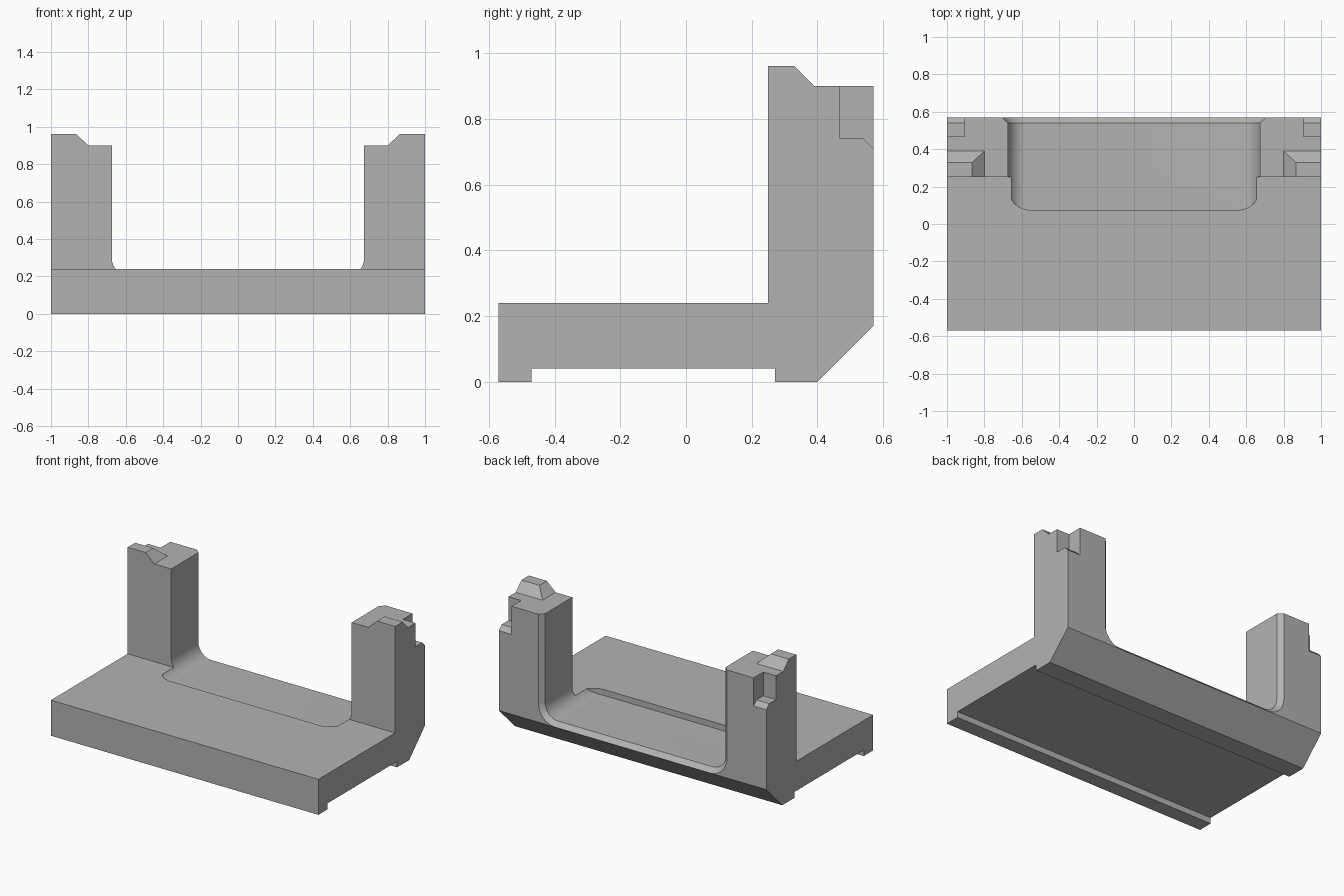
import bpy, bmesh
from math import sin, cos, pi, radians

if "Cube" in bpy.data.objects:
    bpy.data.objects.remove(bpy.data.objects["Cube"])

grey = bpy.data.materials.new("plain grey")
grey.use_nodes = True
grey.diffuse_color = (0.45, 0.45, 0.45, 1)
grey.node_tree.nodes["Principled BSDF"].inputs["Base Color"].default_value = grey.diffuse_color


def loft(name, rings):
    """Closed solid through matching rings of points."""
    bm = bmesh.new()
    loops = [[bm.verts.new(p) for p in ring] for ring in rings]
    n = len(loops[0])
    for a, b in zip(loops, loops[1:]):
        for i in range(n):
            j = (i + 1) % n
            bm.faces.new((a[i], a[j], b[j], b[i]))
    bm.faces.new(loops[0])
    bm.faces.new(loops[-1])
    bmesh.ops.recalc_face_normals(bm, faces=bm.faces)
    mesh = bpy.data.meshes.new(name)
    bm.to_mesh(mesh)
    bm.free()
    mesh.materials.append(grey)
    obj = bpy.data.objects.new(name, mesh)
    bpy.context.collection.objects.link(obj)
    return obj


def along_x(name, profile, x0, x1):
    return loft(name, [[(x, y, z) for y, z in profile] for x in (x0, x1)])


def boolean(target, cutter, operation):
    """Apply a boolean and discard the cutter."""
    mod = target.modifiers.new(operation.lower(), "BOOLEAN")
    mod.operation, mod.solver, mod.object = operation, "EXACT", cutter
    bpy.context.view_layer.objects.active = target
    bpy.ops.object.modifier_apply(modifier=mod.name)
    bpy.data.objects.remove(cutter)


def u_outline(half, low, high, r, steps=12):
    """U shape with two rounded lower corners."""
    right = [(half - r + r * sin(t), low + r - r * cos(t))
             for t in (pi / 2 * i / steps for i in range(steps + 1))]
    right.append((half, high))
    return right + [(-a, b) for a, b in reversed(right)]


# Side silhouette: grooved base, sloped rear edge, posts with their tips
bracket = along_x("bracket", [
    (-.57, 0), (-.47, 0), (-.47, .04), (.27, .04), (.27, 0), (.40, 0),
    (.57, .17), (.57, .90), (.39, .90), (.33, .96), (.25, .96),
    (.25, .24), (-.57, .24)], -1, 1)

# Rounded channel between the posts, flaring out at the rear edge
channel = loft("channel_cutter", [
    [(x, y, z) for x, z in u_outline(.675 + f, .20 - f, 1.3, .10 + f)]
    for y, f in ((0, 0), (.54, 0), (.64, .10))])
# Plan outline of the pocket with rounded front corners
pocket = loft("pocket_cutter", [
    [(x, y, z) for x, y in u_outline(.80, .075, .9, .12)] for z in (-.2, 1.5)])
front = loft("pocket_front_cutter", [
    [(x, y, z) for x, y in u_outline(.675, .075, .9, .12)] for z in (-.2, 1.5)])
# Straight front part, then the wider rear part for the flare
rear = along_x("pocket_rear_cutter", [(.3, -.2), (.9, -.2), (.9, 1.5), (.3, 1.5)], -.9, .9)
bpy.data.objects.remove(pocket)
boolean(front, rear, "UNION")
boolean(channel, front, "INTERSECT")
boolean(bracket, channel, "DIFFERENCE")

# Sloped inner side of the post tips
tips = loft("tip_cutter", [
    [(-.80, y, .90), (.80, y, .90), (.973, y, 1.06), (-.973, y, 1.06)]
    for y in (.1, .8)])
boolean(bracket, tips, "DIFFERENCE")

# Outer rear notch in each post, with a bevelled lip
for side in (-1, 1):
    notch = along_x("notch_cutter", [
        (.467, .74), (.54, .74), (.64, .64), (.64, 1.1), (.467, 1.1)],
        side * .905, side * 1.1)
    boolean(bracket, notch, "DIFFERENCE")

bpy.ops.object.select_all(action="DESELECT")
bracket.select_set(True)
bpy.context.view_layer.objects.active = bracket
bpy.ops.object.shade_smooth_by_angle(angle=radians(25))
